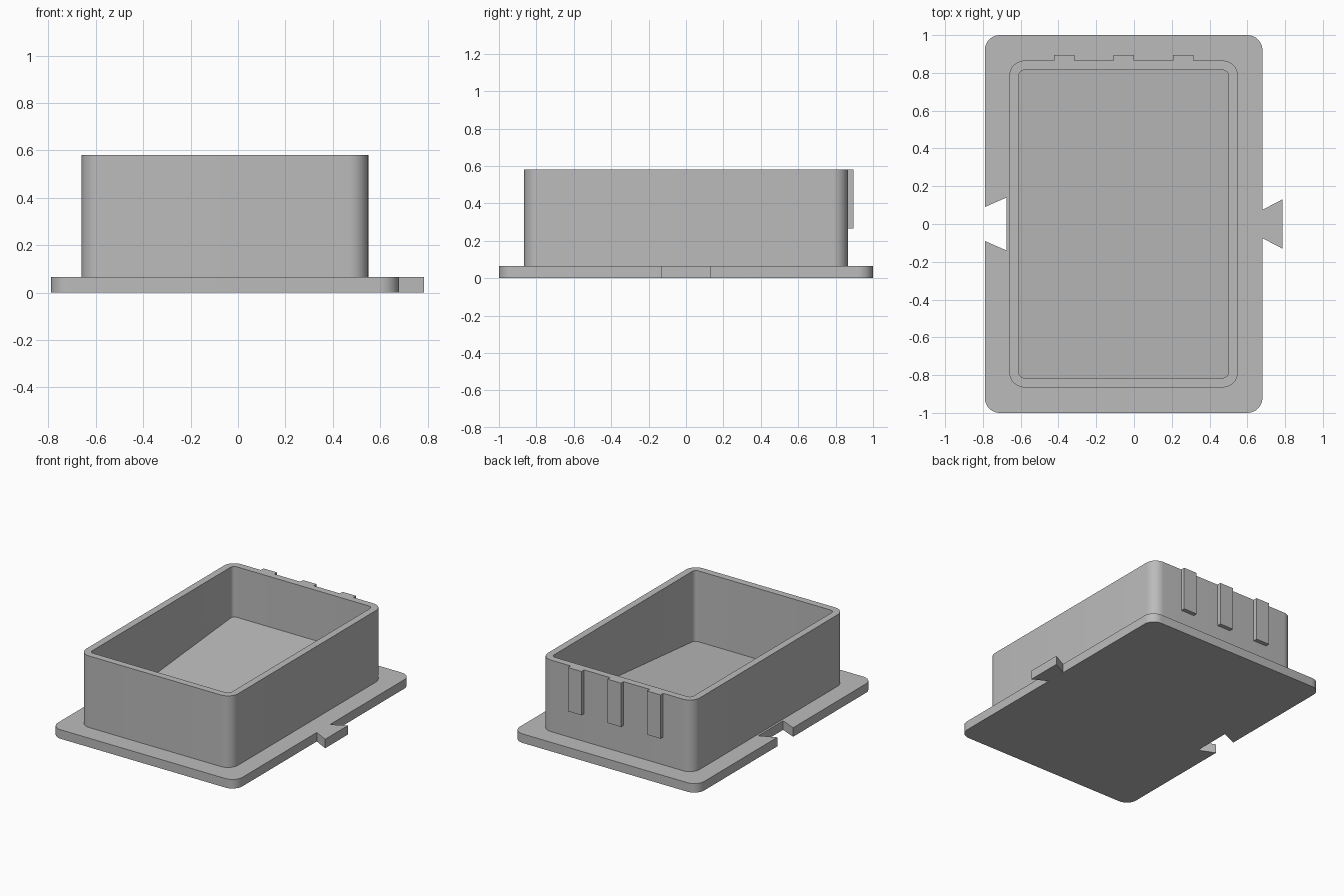
import bpy, bmesh
from math import cos, sin, pi

cube = bpy.data.objects.get("Cube")
if cube:
    bpy.data.objects.remove(cube)

grey = bpy.data.materials.new("plain grey")
grey.use_nodes = True
colour = (0.5, 0.5, 0.5, 1)
grey.diffuse_color = colour
grey.node_tree.nodes["Principled BSDF"].inputs["Base Color"].default_value = colour

PLATE_TOP, RIM = 0.065, 0.58


def finish(bm, name):
    bmesh.ops.recalc_face_normals(bm, faces=bm.faces)
    mesh = bpy.data.meshes.new(name)
    bm.to_mesh(mesh)
    bm.free()
    mesh.materials.append(grey)
    obj = bpy.data.objects.new(name, mesh)
    bpy.context.collection.objects.link(obj)
    bpy.ops.object.select_all(action="DESELECT")
    obj.select_set(True)
    bpy.context.view_layer.objects.active = obj
    bpy.ops.object.shade_smooth_by_angle(angle=pi / 6)
    return obj


def rounded_rect(x0, x1, y0, y1, r, steps=10):
    """Outline running counter-clockwise from the right front corner."""
    corners = [(x1 - r, y0 + r), (x1 - r, y1 - r), (x0 + r, y1 - r), (x0 + r, y0 + r)]
    return [(cx + r * cos(a), cy + r * sin(a))
            for k, (cx, cy) in enumerate(corners)
            for a in [(k - 1 + i / steps) * pi / 2 for i in range(steps + 1)]]


def prism(name, outline, z0, z1):
    bm = bmesh.new()
    face = bm.faces.new([bm.verts.new((x, y, z0)) for x, y in outline])
    top = bmesh.ops.extrude_face_region(bm, geom=[face], use_keep_orig=True)["geom"]
    bmesh.ops.translate(bm, vec=(0, 0, z1 - z0),
                        verts=[v for v in top if isinstance(v, bmesh.types.BMVert)])
    return finish(bm, name)


# Base plate with a dovetail tab on one side and a matching notch on the other
plate = rounded_rect(-0.79, 0.68, -1, 1, 0.08)
n = len(plate) // 4
tab = [(0.68, -0.075), (0.785, -0.13), (0.785, 0.13), (0.68, 0.075)]
notch = [(-0.79, 0.09), (-0.675, 0.14), (-0.675, -0.14), (-0.79, -0.09)]
prism("base_plate", plate[:n] + tab + plate[n:3 * n] + notch + plate[3 * n:], 0, PLATE_TOP)

# Open box whose floor rises towards the back
outer = rounded_rect(-0.66, 0.55, -0.865, 0.865, 0.08)
inner = rounded_rect(-0.61, 0.50, -0.815, 0.815, 0.03)


def floor_height(y):
    return 0.07 + 0.09 * (y + 0.815)


bm = bmesh.new()
rings = [[bm.verts.new((x, y, PLATE_TOP)) for x, y in outer],
         [bm.verts.new((x, y, RIM)) for x, y in outer],
         [bm.verts.new((x, y, RIM)) for x, y in inner],
         [bm.verts.new((x, y, floor_height(y))) for x, y in inner]]
for low, high in zip(rings, rings[1:]):
    for i in range(len(low)):
        bm.faces.new((low[i - 1], low[i], high[i], high[i - 1]))
bm.faces.new(rings[-1])
bm.faces.new(rings[0][::-1])
finish(bm, "box")

# Three ribs on the back wall
for side, x in (("right", -0.37), ("middle", -0.055), ("left", 0.26)):
    w = 0.054
    prism("rib_" + side, [(x - w, 0.865), (x + w, 0.865), (x + w, 0.895), (x - w, 0.895)],
          0.265, RIM)
